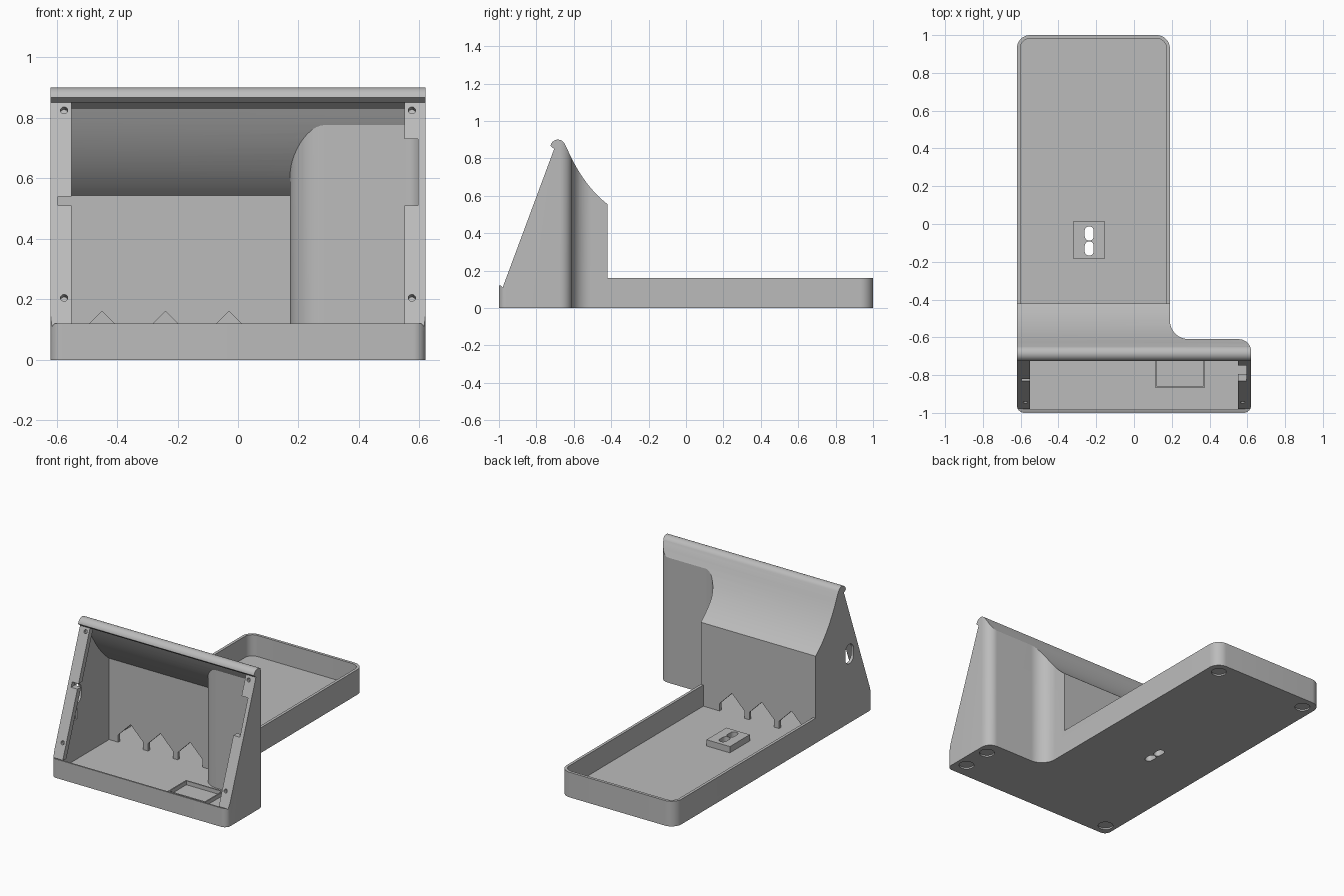
import bpy, bmesh, math
from mathutils import Vector

if "Cube" in bpy.data.objects:
    bpy.data.objects.remove(bpy.data.objects["Cube"], do_unlink=True)

grey = bpy.data.materials.new("plain_grey")
grey.use_nodes = True
grey.diffuse_color = (0.5, 0.5, 0.5, 1)
grey.node_tree.nodes["Principled BSDF"].inputs["Base Color"].default_value = (0.5, 0.5, 0.5, 1)

WALL, FLOOR = 0.018, 0.025
AXES = {"x": lambda a, b, d: (d, a, b),
        "y": lambda a, b, d: (a, d, b),
        "z": lambda a, b, d: (a, b, d)}


def prism(name, points, axis, lo, hi):
    """Extrude a 2D polygon along an axis."""
    bm = bmesh.new()
    base = bm.faces.new([bm.verts.new(AXES[axis](a, b, lo)) for a, b in points])
    out = bmesh.ops.extrude_face_region(bm, geom=[base])
    moved = [v for v in out["geom"] if isinstance(v, bmesh.types.BMVert)]
    bmesh.ops.translate(bm, verts=moved, vec=AXES[axis](0, 0, hi - lo))
    bmesh.ops.recalc_face_normals(bm, faces=bm.faces)
    mesh = bpy.data.meshes.new(name)
    bm.to_mesh(mesh)
    bm.free()
    mesh.materials.append(grey)
    obj = bpy.data.objects.new(name, mesh)
    bpy.context.collection.objects.link(obj)
    return obj


def box(name, x, y, z):
    return prism(name, [(x[0], y[0]), (x[1], y[0]), (x[1], y[1]), (x[0], y[1])], "z", *z)


def combine(obj, other, operation="DIFFERENCE"):
    """Apply a boolean and drop the helper."""
    mod = obj.modifiers.new("cut", "BOOLEAN")
    mod.object, mod.operation, mod.solver = other, operation, "EXACT"
    bpy.context.view_layer.objects.active = obj
    bpy.ops.object.modifier_apply(modifier=mod.name)
    bpy.data.objects.remove(other, do_unlink=True)
    return obj


def rounded(corners, steps=12):
    """Round the right-angled corners of a polygon of (x, y, radius)."""
    pts = []
    for i, (x, y, r) in enumerate(corners):
        p = Vector((x, y))
        if r <= 0:
            pts.append(p)
            continue
        u = (Vector(corners[i - 1][:2]) - p).normalized()
        v = (Vector(corners[(i + 1) % len(corners)][:2]) - p).normalized()
        for k in range(steps + 1):
            t = math.pi / 2 * k / steps
            pts.append(p + r * (u + v) - r * (v * math.cos(t) + u * math.sin(t)))
    return pts


def footprint(w):
    """L-shaped plan, inset by w."""
    return rounded([(-0.62 + w, -1 + w, 0.04 - w), (0.62 - w, -1 + w, 0.04 - w),
                    (0.62 - w, -0.61 - w, 0.065 - w), (0.19 - w, -0.61 - w, 0.1 + w),
                    (0.19 - w, 1 - w, 0.07 - w), (-0.62 + w, 1 - w, 0.07 - w)])


def bezier(a, c, b, n=14):
    a, b, c = Vector(a), Vector(b), Vector(c)
    return [a * (1 - t) ** 2 + c * 2 * t * (1 - t) + b * t * t for t in (k / n for k in range(n + 1))]


def ring(cx, cy, r, n=24, stretch=0):
    """Circle, or a slot lengthened along its second axis."""
    return [(cx + r * math.cos(a), cy + r * math.sin(a) + math.copysign(stretch, math.sin(a)))
            for a in ((k + 0.5) * math.tau / n for k in range(n))]


# Outer shell: plan extruded up, trimmed by the side profile
bead = [(-0.685 + 0.04 * math.cos(a), 0.86 + 0.04 * math.sin(a))
        for a in (math.radians(170 - 10 * k) for k in range(16))]
side = ([(-1.1, -0.1), (-1.1, 0.12), (-0.99, 0.12), (-0.98, 0.11), (-0.705, 0.85)] + bead
        + bezier((-0.637, 0.855), (-0.55, 0.655), (-0.42, 0.555))
        + [(-0.42, 0.16), (1.1, 0.16), (1.1, -0.1)])
body = combine(prism("stand_body", footprint(0), "z", 0, 1),
               prism("side_trim", side, "x", -1, 1), "INTERSECT")

# Hollow behind the open sloping front
hollow = ([(-1.1, FLOOR), (-1.1, 0.4), (-0.78, 0.85), (-0.69, 0.85)]
          + bezier((-0.655, 0.83), (-0.565, 0.64), (-0.438, 0.543)) + [(-0.438, FLOOR)])
cavity = combine(prism("cavity", footprint(WALL), "z", -0.1, 1.1),
                 prism("cavity_trim", hollow, "x", -1, 1), "INTERSECT")
combine(body, cavity)

# Open tray at the back
tray = rounded([(-0.62 + WALL, -0.42, 0), (0.19 - WALL, -0.42, 0),
                (0.19 - WALL, 1 - WALL, 0.052), (-0.62 + WALL, 1 - WALL, 0.052)])
combine(body, prism("tray_space", tray, "z", FLOOR, 1))

# House-shaped cable openings in the wall between stand and tray
for x in (-0.45, -0.24, -0.03):
    house = [(x - 0.088, FLOOR), (x + 0.088, FLOOR), (x + 0.088, 0.072), (x, 0.16), (x - 0.088, 0.072)]
    combine(body, prism("opening", house, "y", -0.46, -0.4))

# Side port with a shallow pocket below it
combine(body, prism("port", ring(-0.76, 0.44, 0.042, stretch=0.02), "x", -0.7, -0.59))
combine(body, box("pocket", (-0.612, -0.5), (-0.82, -0.76), (0.28, 0.37)))

# Foot recesses underneath
for x, y in ((0.55, -0.9), (0.55, -0.71), (0.11, 0.92), (-0.54, 0.92), (-0.55, -0.92)):
    combine(body, prism("recess", ring(x, y, 0.045), "z", -0.1, 0.01))

# Cable pad on the tray floor, with two through slots
pad = box("cable_pad", (-0.32, -0.155), (-0.185, 0.015), (FLOOR - 0.005, 0.065))
for y in (-0.05, -0.13):
    for part in (pad, body):
        combine(part, prism("slot", ring(-0.237, y, 0.024, stretch=0.014), "z", -0.1, 0.2))

# Screen mounting flanges along the sloping edges
slope = Vector((0.275, 0.74)).normalized()
flanges = []
for name, s, top in (("left_flange", 1, 0.73), ("right_flange", -1, 0.54)):
    strip = [(-0.98, 0.11), (-0.705, 0.85), (-0.668, 0.85), (-0.943, 0.11)]
    flange = prism(name, strip, "x", *sorted((0.55 * s, 0.606 * s)))
    combine(flange, box("notch", sorted((0.5 * s, 0.595 * s)), (-1.1, -0.5), (0.51, top)))
    for z in (0.825, 0.205):
        y = -0.98 + (z - 0.11) * 0.275 / 0.74
        hole = prism("screw_hole", ring(0, 0, 0.012, 16), "z", -0.025, 0.025)
        hole.rotation_euler.x = math.atan2(slope.y, slope.x) + math.pi
        hole.location = (0.575 * s, y, z)
        bpy.context.view_layer.update()
        combine(flange, hole)
    flanges.append(flange)

# Raised locating frame on the stand floor
frame = box("locating_frame", (0.11, 0.375), (-0.865, -0.68), (FLOOR - 0.005, 0.05))
combine(frame, box("frame_space", (0.118, 0.367), (-0.857, -0.688), (0, 0.2)))

# Smooth curves, crisp edges
for obj in [body, pad, frame] + flanges:
    bpy.ops.object.select_all(action="DESELECT")
    obj.select_set(True)
    bpy.context.view_layer.objects.active = obj
    bpy.ops.object.shade_smooth_by_angle(angle=math.radians(25))
